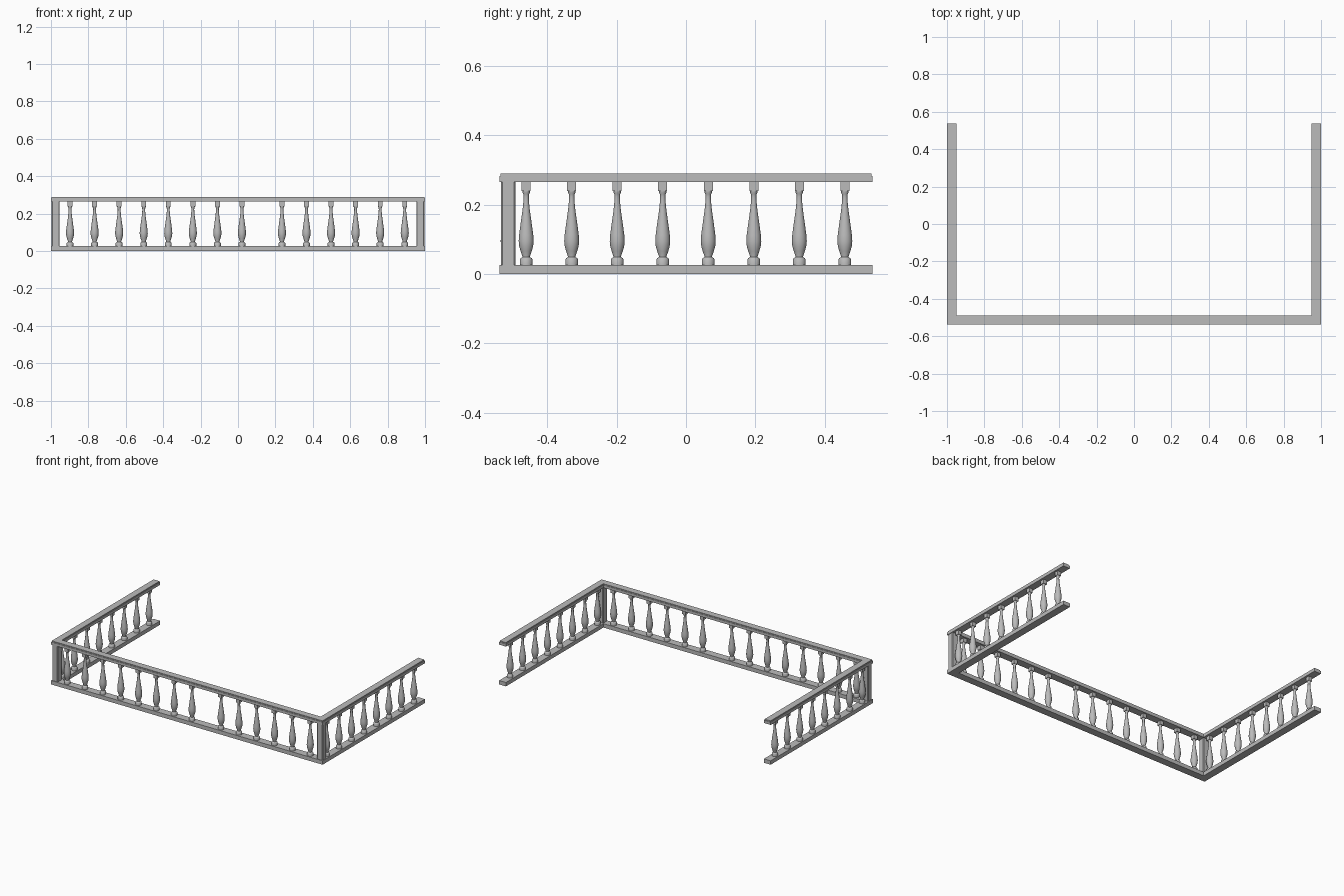
import bpy, bmesh, math

cube = bpy.data.objects.get("Cube")
if cube:
    bpy.data.objects.remove(cube, do_unlink=True)

stone = bpy.data.materials.new("grey stone")
stone.use_nodes = True
GREY = (0.5, 0.5, 0.5, 1)
stone.diffuse_color = GREY
stone.node_tree.nodes["Principled BSDF"].inputs["Base Color"].default_value = GREY

HX, HY, RAIL = 1.0, 0.538, 0.05          # outer half sizes and rail width
BASE_TOP, RAIL_BOTTOM, RAIL_LIP, TOP = 0.026, 0.265, 0.283, 0.29
LINE_X, LINE_Y = HX - RAIL / 2, -HY + RAIL / 2


def add_object(name, mesh):
    obj = bpy.data.objects.new(name, mesh)
    bpy.context.collection.objects.link(obj)
    return obj


def finish(name, bm):
    bmesh.ops.recalc_face_normals(bm, faces=bm.faces)
    mesh = bpy.data.meshes.new(name)
    bm.to_mesh(mesh)
    bm.free()
    mesh.materials.append(stone)
    return mesh


def u_rail(name, z0, z1, inset=0.0):
    """U-shaped slab, open at the back."""
    ox, oy = HX - inset, HY - inset
    ix, iy = HX - RAIL + inset, -HY + RAIL - inset
    half = [(ox, -oy), (ox, oy), (ix, oy), (ix, iy)]
    outline = half + [(-x, y) for x, y in reversed(half)]
    bm = bmesh.new()
    face = bm.faces.new([bm.verts.new((x, y, z0)) for x, y in outline])
    ext = bmesh.ops.extrude_face_region(bm, geom=[face])
    moved = [v for v in ext["geom"] if isinstance(v, bmesh.types.BMVert)]
    bmesh.ops.translate(bm, verts=moved, vec=(0, 0, z1 - z0))
    return add_object(name, finish(name, bm))


# Rails
u_rail("bottom_rail", 0, BASE_TOP)
u_rail("top_rail", RAIL_BOTTOM, RAIL_LIP)
u_rail("top_rail_cap", RAIL_LIP, TOP, 0.003)

# Corner posts with chamfered upright edges
bm = bmesh.new()
bmesh.ops.create_cube(bm, size=1)
bmesh.ops.scale(bm, verts=bm.verts, vec=(0.042, 0.042, RAIL_BOTTOM - BASE_TOP))
upright = [e for e in bm.edges
           if abs(e.verts[0].co.z - e.verts[1].co.z) > 0.1]
bmesh.ops.bevel(bm, geom=upright, offset=0.004, segments=1, affect="EDGES")
post_mesh = finish("corner_post", bm)
for side, sign in (("left", 1), ("right", -1)):
    post = add_object(f"{side}_corner_post", post_mesh)
    post.location = (sign * LINE_X, LINE_Y, (RAIL_BOTTOM + BASE_TOP) / 2)

# Baluster: turned profile (radius, height) with a square block on top
PROFILE = [(0.0, 0.026), (0.0185, 0.026), (0.0185, 0.042), (0.016, 0.046),
           (0.011, 0.049), (0.0115, 0.053), (0.016, 0.066), (0.02, 0.08),
           (0.0216, 0.095), (0.0205, 0.112), (0.0175, 0.135), (0.014, 0.16),
           (0.0105, 0.185), (0.008, 0.21), (0.0075, 0.223), (0.0085, 0.231),
           (0.011, 0.236), (0.011, 0.24), (0.0, 0.24)]
bm = bmesh.new()
verts = [bm.verts.new((r, 0, z)) for r, z in PROFILE]
edges = [bm.edges.new(pair) for pair in zip(verts, verts[1:])]
bmesh.ops.spin(bm, geom=verts + edges, cent=(0, 0, 0), axis=(0, 0, 1),
               angle=math.tau, steps=24)
bmesh.ops.remove_doubles(bm, verts=bm.verts, dist=0.0001)
block = bmesh.ops.create_cube(bm, size=1)["verts"]
bmesh.ops.scale(bm, verts=block, vec=(0.026, 0.026, 0.026))
bmesh.ops.translate(bm, verts=block, vec=(0, 0, 0.252))
baluster_mesh = finish("baluster", bm)

# Baluster rows: name, count, start and step
STEP = 0.1313
rows = [("front_right_baluster", 8, (-0.898, LINE_Y), (STEP, 0)),
        ("front_left_baluster", 6, (0.235, LINE_Y), (STEP, 0)),
        ("left_side_baluster", 8, (LINE_X, -0.461), (0, STEP)),
        ("right_side_baluster", 8, (-LINE_X, -0.461), (0, STEP))]
for name, count, (x, y), (dx, dy) in rows:
    for i in range(count):
        baluster = add_object(f"{name}_{i + 1}", baluster_mesh)
        baluster.location = (x + i * dx, y + i * dy, 0)

# Smooth the turned parts, keeping their edges sharp
bpy.ops.object.select_all(action="DESELECT")
baluster.select_set(True)
bpy.context.view_layer.objects.active = baluster
bpy.ops.object.shade_smooth_by_angle(angle=math.radians(35))
